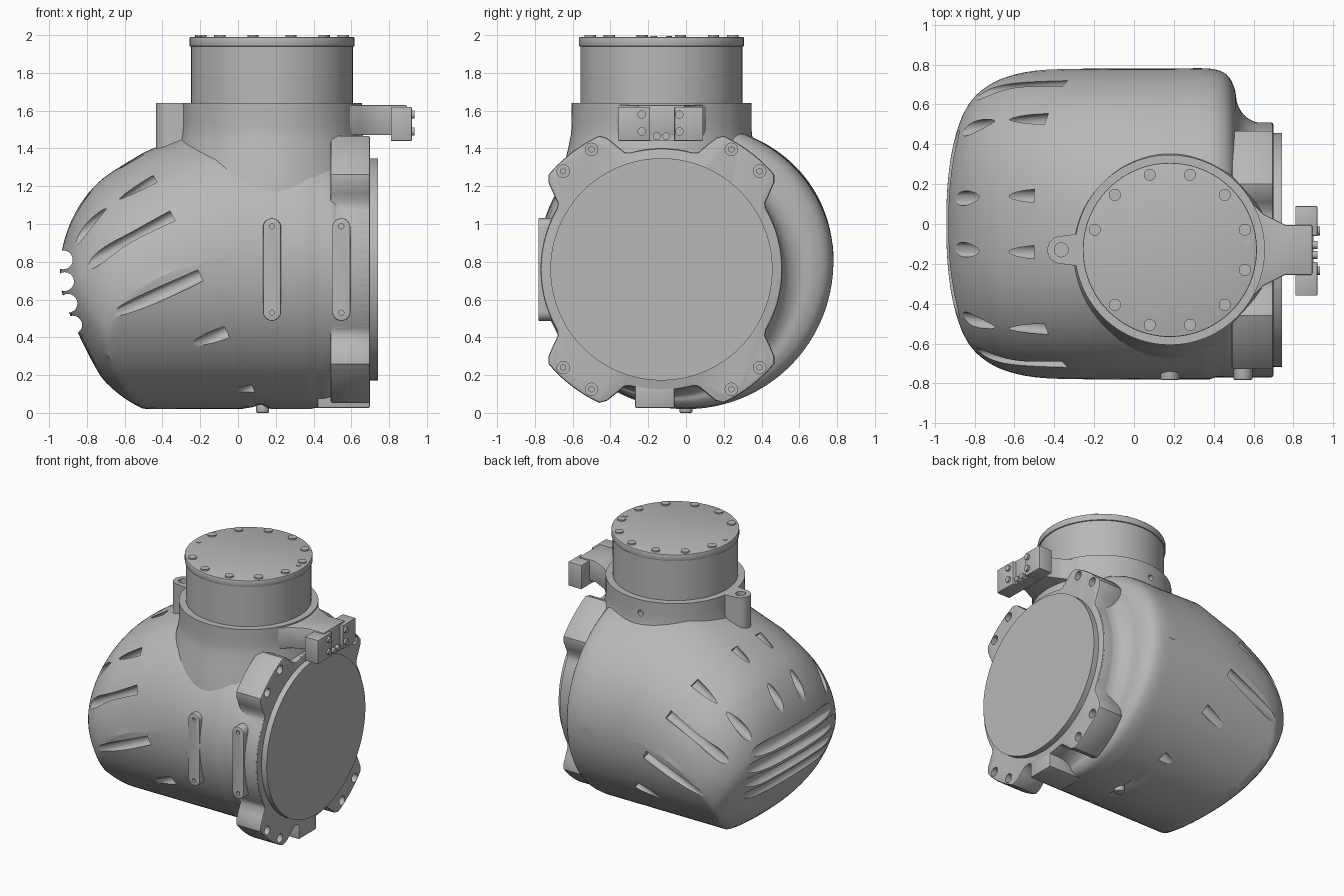
import bpy, bmesh, math
from mathutils import Vector, Matrix

if "Cube" in bpy.data.objects:
    bpy.data.objects.remove(bpy.data.objects["Cube"])

metal = bpy.data.materials.new("cast_grey")
metal.use_nodes = True
grey = (0.48, 0.48, 0.48, 1)
metal.diffuse_color = grey
metal.node_tree.nodes["Principled BSDF"].inputs["Base Color"].default_value = grey


def activate(ob):
    bpy.ops.object.select_all(action='DESELECT')
    ob.select_set(True)
    bpy.context.view_layer.objects.active = ob


def finish(bm, name, bevel=0, angle=35):
    bmesh.ops.recalc_face_normals(bm, faces=bm.faces)
    me = bpy.data.meshes.new(name)
    bm.to_mesh(me)
    bm.free()
    ob = bpy.data.objects.new(name, me)
    bpy.context.collection.objects.link(ob)
    me.materials.append(metal)
    activate(ob)
    if bevel:
        mod = ob.modifiers.new("edge", 'BEVEL')
        mod.width, mod.segments, mod.limit_method = bevel, 2, 'ANGLE'
        mod.angle_limit = math.radians(50)
        bpy.ops.object.modifier_apply(modifier=mod.name)
    bpy.ops.object.shade_smooth_by_angle(angle=math.radians(angle))
    return ob


def add_rod(bm, p0, p1, r, segs=24):
    p0, p1 = Vector(p0), Vector(p1)
    turn = (p1 - p0).to_track_quat('Z', 'Y').to_matrix().to_4x4()
    bmesh.ops.create_cone(bm, cap_ends=True, segments=segs, radius1=r, radius2=r,
                          depth=(p1 - p0).length,
                          matrix=Matrix.Translation((p0 + p1) / 2) @ turn)


def rods(name, items, segs=24, bevel=0):
    bm = bmesh.new()
    for p0, p1, r in items:
        add_rod(bm, p0, p1, r, segs)
    return finish(bm, name, bevel)


def box(name, lo, hi, bevel=0):
    lo, hi = Vector(lo), Vector(hi)
    bm = bmesh.new()
    bmesh.ops.create_cube(bm, size=1, matrix=Matrix.Translation((lo + hi) / 2)
                          @ Matrix.Diagonal((*(hi - lo), 1)))
    return finish(bm, name, bevel)


def prism(name, outline, place, a, b, bevel=0):
    """Extrude a 2D outline from depth a to b; place maps (p, q, depth) to xyz."""
    bm = bmesh.new()
    bridge(bm, [[bm.verts.new(place(p, q, d)) for p, q in outline] for d in (a, b)])
    return finish(bm, name, bevel)


def bridge(bm, rings):
    n = len(rings[0])
    for r0, r1 in zip(rings, rings[1:]):
        for i in range(n):
            bm.faces.new((r0[i], r0[(i + 1) % n], r1[(i + 1) % n], r1[i]))
    bm.faces.new(rings[0])
    bm.faces.new(rings[-1])


def cut(ob, items, segs=20):
    cutter = rods("cutter", items, segs)
    mod = ob.modifiers.new("cut", 'BOOLEAN')
    mod.operation, mod.solver, mod.object = 'DIFFERENCE', 'EXACT', cutter
    activate(ob)
    bpy.ops.object.modifier_apply(modifier=mod.name)
    bpy.data.objects.remove(cutter)
    bpy.ops.object.shade_smooth_by_angle(angle=math.radians(35))


def smooth_path(keys, steps):
    """Catmull-Rom through tuples."""
    out = []
    for i in range(len(keys) - 1):
        p, q, r, s = [Vector(keys[max(0, min(len(keys) - 1, i + k))]) for k in (-1, 0, 1, 2)]
        for j in range(steps):
            t = j / steps
            out.append(0.5 * (2 * q + (r - p) * t + (2 * p - 5 * q + 4 * r - s) * t * t
                              + (3 * q - p - 3 * r + s) * t ** 3))
    return out + [Vector(keys[-1])]


# Housing: tilted dome, mitred into a level drum that narrows to the flange
TILT = math.radians(25)
C = Vector((0, 0, 0.8))
AX = Vector((-math.cos(TILT), 0, -math.sin(TILT)))
UP = Vector((-math.sin(TILT), 0, math.cos(TILT)))
R = 0.78


def ring(bm, centre, up, top, bottom, w, power=2.0, n=112):
    out = []
    for i in range(n):
        a = 2 * math.pi * i / n
        c, s = math.cos(a), math.sin(a)
        y = centre.y + math.copysign(abs(c) ** (2 / power), c) * w
        v = top if s > 0 else bottom
        p = centre + up * math.copysign(abs(s) ** (2 / power), s) * v
        floor = C.z - math.sqrt(max(0, R * R - y * y))  # belly follows the level drum
        out.append(bm.verts.new((p.x, y, max(p.z, floor))))
    return out


dome = smooth_path([(0.927, 0.04, 0.06), (0.922, 0.16, 0.27), (0.905, 0.28, 0.45),
                    (0.835, 0.425, 0.63), (0.73, 0.55, 0.715), (0.6, 0.645, 0.758),
                    (0.45, 0.705, 0.776), (0.21, 0.735, R)], 4)
# Drum keys: x, back edge, centre height, radius of the top half
drum = smooth_path([(0.2, R, 0.8, 0.735), (0.38, R, 0.8, 0.735), (0.465, 0.75, 0.792, 0.715),
                    (0.505, 0.68, 0.785, 0.68), (0.52, 0.6, 0.772, 0.66),
                    (0.56, 0.54, 0.764, 0.645), (0.62, 0.51, 0.76, 0.64),
                    (0.69, 0.51, 0.76, 0.64)], 4)
bm = bmesh.new()
rings = [ring(bm, C + AX * u, UP, v, v, w, 2.3) for u, v, w in dome]
rings.append(ring(bm, C, Vector((-math.sin(TILT / 2), 0, math.cos(TILT / 2))),
                  0.745, 0.81, R, 2.1))
for x, back, z, top in drum:
    front = -0.77 if x > 0.4 else -R
    r = (back - front) / 2
    rings.append(ring(bm, Vector((x, (back + front) / 2, z)), Vector((0, 0, 1)), top, r, r))
bridge(bm, rings)
housing = finish(bm, "housing")

# Cooling slots along the dome on both sides: y, height, convergence towards the tip
slots = []
for y, v, f in [(0.14, 0.712, 0.76), (0.52, 0.575, 0.78), (0.69, 0.36, 0.88),
                (0.76, 0.02, 1), (0.68, -0.31, 1), (0.4, -0.645, 1)]:
    for side in (1, -1):
        start = C + AX * 0.21 + UP * v + Vector((0, side * y, 0))
        end = C + AX * 0.9 + UP * v * f + Vector((0, side * y * (1 + f) / 2, 0))
        slots.append((start, end, 0.037))
cut(housing, slots)

# Row of grooves across the dome tip
cut(housing, [((x, -0.6, z), (x, 0.6, z), 0.05)
              for x, z in [(-0.925, 0.81), (-0.918, 0.695), (-0.9, 0.58), (-0.875, 0.465)]])

# Upright collar with flared foot that stays behind the flange face
NX, NY = 0.18, -0.13


def spot(angle, r, z):
    a = math.radians(angle)
    return (NX + r * math.cos(a), NY + r * math.sin(a), z)


bm = bmesh.new()
foot = smooth_path([(1.13, 0.55), (1.22, 0.535), (1.32, 0.513), (1.42, 0.49),
                    (1.5, 0.477), (1.64, 0.477)], 3)
rings = []
for z, r in foot:
    points = [spot(i * 3.75, r, z) for i in range(96)]
    rings.append([bm.verts.new((min(x, 0.68), y, z)) for x, y, z in points])
bridge(bm, rings)
collar = finish(bm, "collar")
cut(collar, [(spot(95, 0.44, 1.54), spot(95, 0.6, 1.54), 0.022)])

# Neck, cap and cap bolts
rods("neck", [((NX, NY, 1.6), (NX, NY, 1.945), 0.428)], 96)
rods("cap", [((NX, NY, 1.94), (NX, NY, 1.99), 0.437)], 96, 0.006)
rods("cap_bolts", [(spot(15 + 30 * k, 0.39, 1.98), spot(15 + 30 * k, 0.39, 2.0), 0.03)
                   for k in range(12) if k != 6])
rods("cap_pins", [(spot(a, 0.39, 1.98), spot(a, 0.39, 1.994), 0.016) for a in (6, 186)], 12)

# Eyelet beside the collar
tip = [(-0.365 + 0.07 * math.cos(a), NY + 0.07 * math.sin(a))
       for a in (math.pi / 2 + math.pi * i / 12 for i in range(13))]
eyelet = prism("eyelet", [(-0.2, NY + 0.14), (-0.29, NY + 0.08)] + tip
               + [(-0.29, NY - 0.08), (-0.2, NY - 0.14)],
               lambda p, q, d: (p, q, d), 1.36, 1.64)
cut(eyelet, [((-0.365, NY, 1.56), (-0.365, NY, 1.7), 0.035)])

# Side arm with terminal blocks and screws
arm = [(0.45, 0.3), (0.57, 0.26), (0.65, 0.18), (0.76, 0.125), (0.895, 0.125)]
prism("arm", [(x, NY + w) for x, w in arm] + [(x, NY - w) for x, w in reversed(arm)],
      lambda p, q, d: (p, q, d), 1.47, 1.63, 0.008)
box("terminal_block_front", (0.81, -0.36, 1.44), (0.92, -0.19, 1.62), 0.004)
box("terminal_block_back", (0.81, -0.06, 1.44), (0.92, 0.09, 1.62), 0.004)
box("terminal_bridge", (0.81, -0.2, 1.44), (0.9, -0.05, 1.47))
rods("terminal_screws", [((0.9, y, z), (0.935, y, z), 0.022)
                         for y in (-0.235, -0.035) for z in (1.49, 1.58)]
     + [((0.88, y, 1.465), (0.92, y, 1.465), 0.02) for y in (-0.155, -0.105)], 16)

# Flange with four two-hole lugs, and round end cover
FZ = 0.76


def flange_radius(a):
    acute = math.degrees(math.atan2(abs(math.sin(a)), abs(math.cos(a))))
    t = max(0, min(1, (21.5 - abs(acute - 52.5)) / 9))
    return 0.64 + 0.14 * t * t * (3 - 2 * t)


outline = [(NY + flange_radius(a) * math.cos(a), FZ + flange_radius(a) * math.sin(a))
           for a in (2 * math.pi * i / 144 for i in range(144))]
flange = prism("flange", outline, lambda p, q, d: (d, p, q), 0.49, 0.7, 0.012)
holes = [(NY + sy * dy, FZ + sz * dz) for sy in (1, -1) for sz in (1, -1)
         for dy, dz in ((0.37, 0.635), (0.52, 0.52))]
cut(flange, [((0.62, y, z), (0.75, y, z), 0.033) for y, z in holes])
rods("flange_screws", [((0.6, y, z), (0.64, y, z), 0.018) for y, z in holes], 6)
rods("end_cover", [((0.68, NY, FZ), (0.742, NY, FZ), 0.588)], 128)

# Foot under the flange and drain screw
box("foot", (0.42, -0.27, 0.025), (0.698, -0.06, 0.18), 0.01)
rods("drain_screw", [((0.13, 0, 0), (0.13, 0, 0.06), 0.035)], 16, 0.008)

# Two upright strips on the front with end screws
for name, x in (("strip_inner", 0.18), ("strip_outer", 0.547)):
    shape = []
    for zc, start in ((0.983, 0), (0.535, math.pi)):
        shape += [(x + 0.048 * math.cos(start + math.pi * i / 12),
                   zc + 0.048 * math.sin(start + math.pi * i / 12)) for i in range(13)]
    strip = prism(name, shape, lambda p, q, d: (p, d, q), -0.62, -0.782, 0.006)
    cut(strip, [((x, -0.76, z), (x, -0.8, z), 0.014) for z in (0.53, 0.988)], 12)
